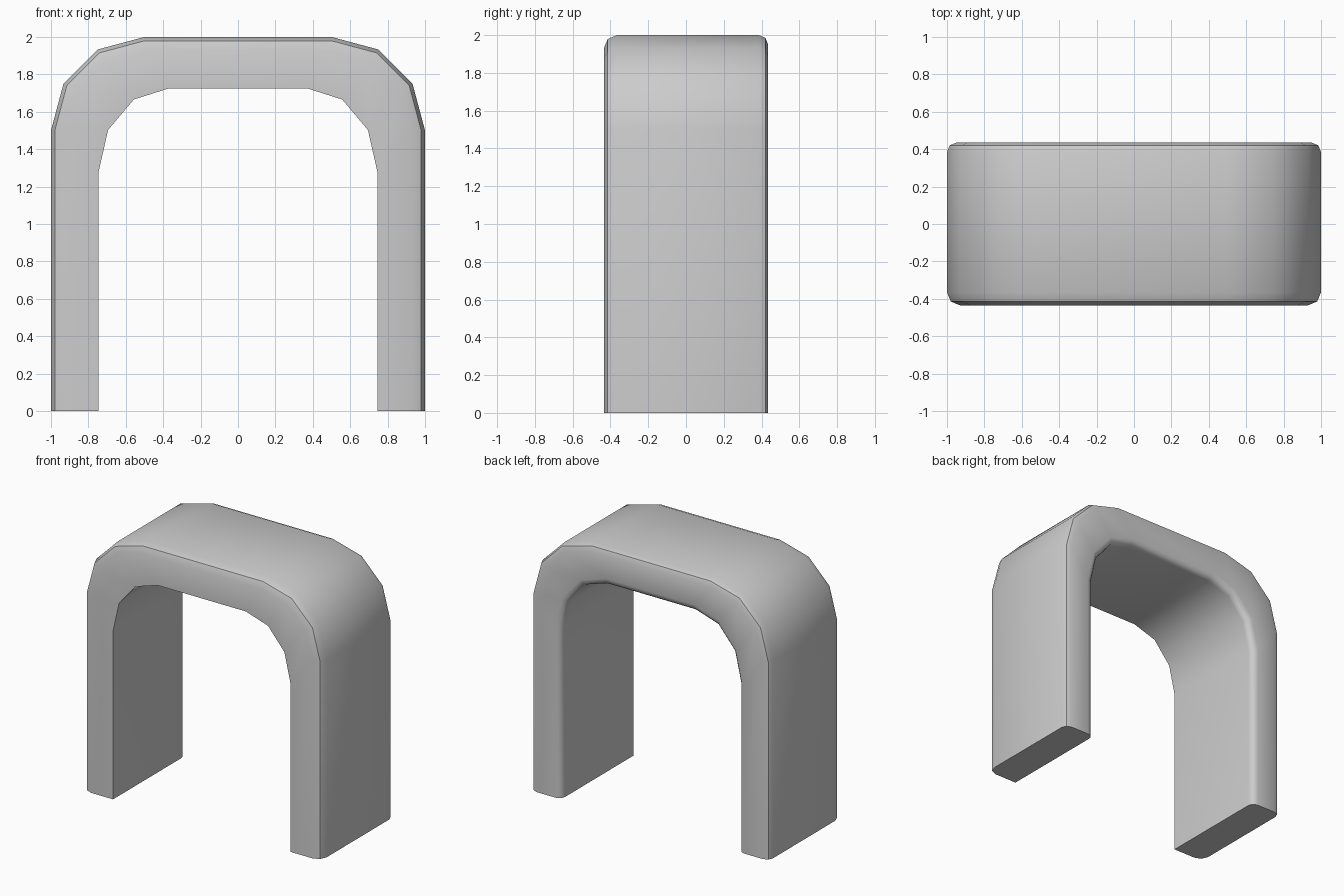
import bpy, bmesh
from math import sin, cos, pi, radians

if "Cube" in bpy.data.objects:
    bpy.data.objects.remove(bpy.data.objects["Cube"])

def arch(cx, cz, rx, rz, y):
    """Open arch outline: straight legs with 3-sided rounded corners."""
    right = [(cx + rx * cos(a * pi / 6), cz + rz * sin(a * pi / 6)) for a in range(4)]
    right = [(cx + rx, 0)] + right
    return [(x, y, z) for x, z in right] + [(-x, y, z) for x, z in reversed(right)]

def outer(inset, y):
    return arch(0.5, 1.5, 0.5 - inset, 0.5 - inset, y)

def inner(grow, y):
    return arch(0.37, 1.28, 0.375 + grow, 0.445 + grow, y)

def rounding(r, segs):
    """Pairs of (distance from side, distance from face) around a bevel."""
    return [(r * (1 - cos(i / segs * pi / 2)), r * (1 - sin(i / segs * pi / 2)))
            for i in range(segs + 1)]

D = 0.435
# cross-section of the band, one arch outline per section point
rows = [inner(0, -D)]
rows += [outer(a, -D + b) for a, b in reversed(rounding(0.07, 2))]
rows += [outer(a, D - b) for a, b in rounding(0.05, 2)]
rows += [inner(a, D - b) for a, b in reversed(rounding(0.05, 3))]

bm = bmesh.new()
grid = [[bm.verts.new(p) for p in row] for row in rows]
n = len(grid)
for i in range(n):
    a, b = grid[i], grid[(i + 1) % n]
    for j in range(len(a) - 1):
        bm.faces.new((a[j], a[j + 1], b[j + 1], b[j]))
# flat feet
for end in (0, -1):
    bm.faces.new([row[end] for row in grid])
bmesh.ops.recalc_face_normals(bm, faces=bm.faces)

mesh = bpy.data.meshes.new("arch")
bm.to_mesh(mesh)
bm.free()
obj = bpy.data.objects.new("arch", mesh)
bpy.context.collection.objects.link(obj)
bpy.context.view_layer.objects.active = obj
obj.select_set(True)
bpy.ops.object.shade_smooth_by_angle(angle=radians(40))
